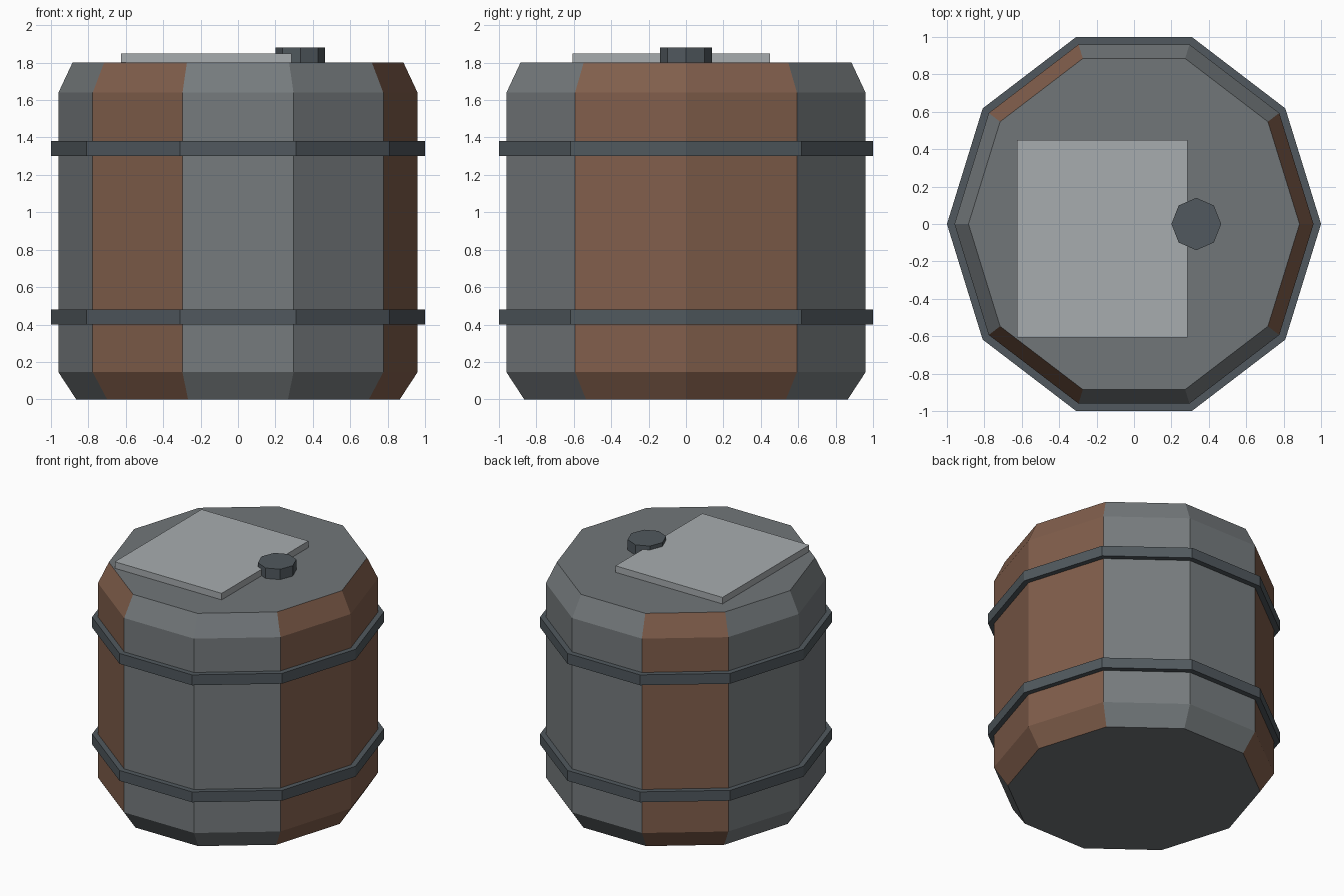
import bpy, bmesh, math

if "Cube" in bpy.data.objects:
    bpy.data.objects.remove(bpy.data.objects["Cube"])

SY = 1 / math.sin(math.radians(72))  # stretch decagon so depth equals width


def material(name, srgb):
    m = bpy.data.materials.new(name)
    m.diffuse_color = [c ** 2.2 for c in srgb] + [1]
    m.use_nodes = True
    m.node_tree.nodes["Principled BSDF"].inputs["Base Color"].default_value = m.diffuse_color
    return m


STEEL = material("grey_steel", (0.46, 0.48, 0.49))
RUST = material("rust_brown", (0.50, 0.37, 0.30))
LID = material("lid_grey", (0.44, 0.46, 0.47))
DARK = material("dark_steel", (0.32, 0.35, 0.37))
PALE = material("pale_grey", (0.65, 0.67, 0.68))


def finish(name, bm, mats):
    bmesh.ops.recalc_face_normals(bm, faces=bm.faces)
    mesh = bpy.data.meshes.new(name)
    bm.to_mesh(mesh)
    bm.free()
    for m in mats:
        mesh.materials.append(m)
    obj = bpy.data.objects.new(name, mesh)
    bpy.context.collection.objects.link(obj)
    return obj


def lathe(name, profile, sides, sx, sy, mats, closed=False, pick=None, centre=(0, 0)):
    """Sweep (radius, z) points around z; capped, or closed as a hoop."""
    bm = bmesh.new()
    rings = []
    for r, z in profile:
        angles = [2 * math.pi * i / sides for i in range(sides)]
        rings.append([bm.verts.new((centre[0] + r * sx * math.cos(a),
                                    centre[1] + r * sy * math.sin(a), z)) for a in angles])
    pairs = list(zip(rings, rings[1:]))
    if closed:
        pairs.append((rings[-1], rings[0]))
    for lo, hi in pairs:
        for i in range(sides):
            j = (i + 1) % sides
            f = bm.faces.new((lo[i], lo[j], hi[j], hi[i]))
            f.material_index = pick(i) if pick else 0
    if not closed:
        for ring in (rings[0], rings[-1]):
            bm.faces.new(ring).material_index = len(mats) - 1
    return finish(name, bm, mats)


# Barrel body with every third stave rusty
lathe("barrel_body", [(0.865, 0), (0.96, 0.145), (0.96, 1.64), (0.885, 1.80)],
      10, 1, SY, [STEEL, RUST, LID], pick=lambda i: int(i % 3 == 0))

# Hoops
for name, z in (("lower_hoop", 0.40), ("upper_hoop", 1.30)):
    lathe(name, [(0.94, z), (1.0, z), (1.0, z + 0.08), (0.94, z + 0.08)],
          10, 1, SY, [DARK], closed=True)

# Flat plate on the lid
bm = bmesh.new()
bmesh.ops.create_cube(bm, size=1)
plate = finish("lid_plate", bm, [PALE])
plate.scale = (0.91, 1.055, 0.05)
plate.location = (-0.17, -0.078, 1.825)

# Filler cap
lathe("filler_cap", [(1, 1.80), (1, 1.88)], 8, 0.133, 0.14, [DARK], centre=(0.333, 0))
